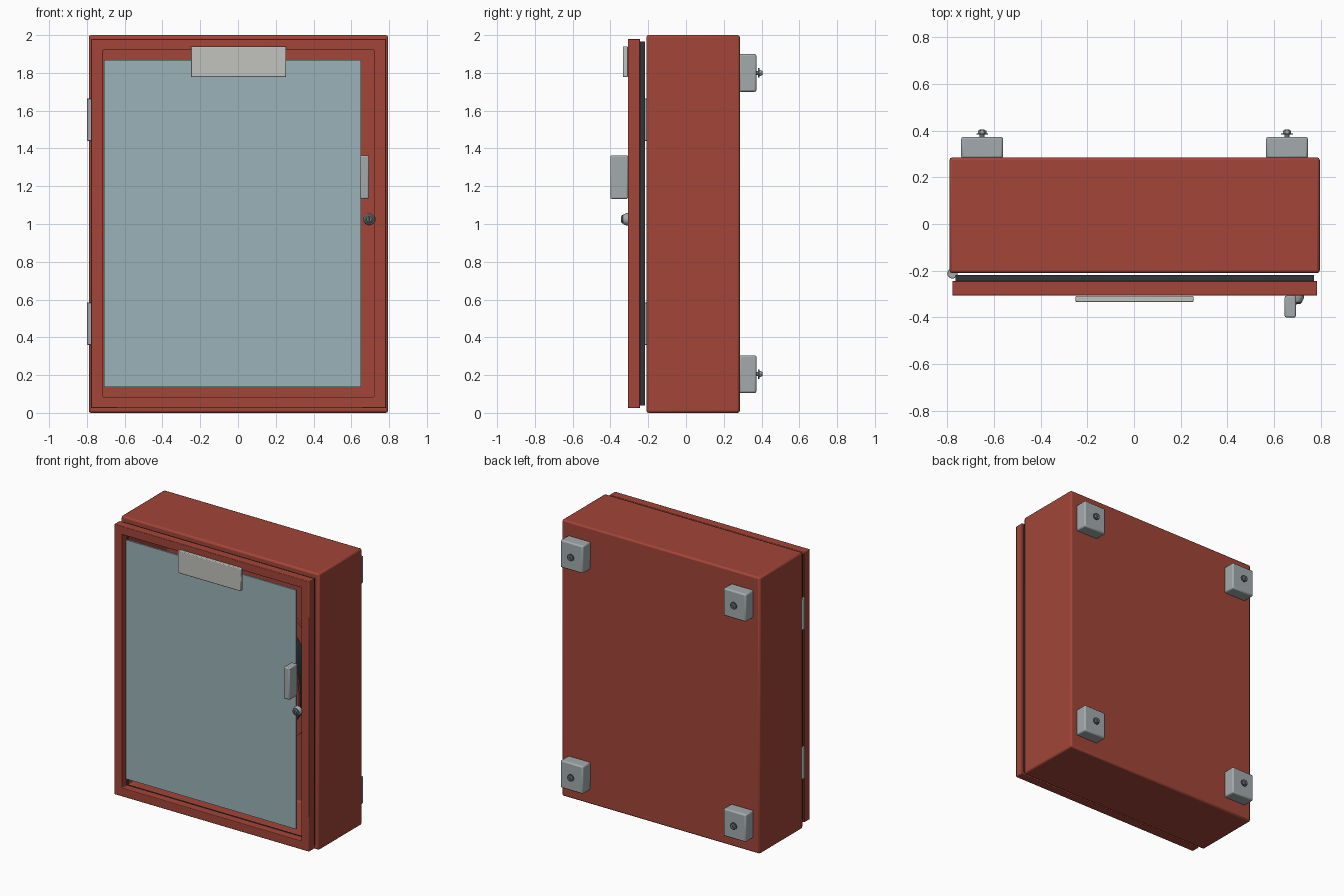
import bpy, bmesh
from math import pi
from mathutils import Matrix

if "Cube" in bpy.data.objects:
    bpy.data.objects.remove(bpy.data.objects["Cube"])


def material(name, rgb):
    m = bpy.data.materials.new(name)
    m.diffuse_color = (*rgb, 1)
    m.use_nodes = True
    m.node_tree.nodes["Principled BSDF"].inputs["Base Color"].default_value = m.diffuse_color
    return m


RED = material("red_paint", (0.36, 0.06, 0.04))
GLASS = material("glass", (0.33, 0.45, 0.48))
METAL = material("metal", (0.37, 0.41, 0.42))
STEEL = material("dark_steel", (0.13, 0.15, 0.16))
PLATE = material("plate_grey", (0.54, 0.54, 0.51))
RUBBER = material("rubber", (0.03, 0.035, 0.04))


def finish(name, bm, mat, bevel=0, segments=2):
    bmesh.ops.recalc_face_normals(bm, faces=bm.faces)
    me = bpy.data.meshes.new(name)
    bm.to_mesh(me)
    bm.free()
    me.materials.append(mat)
    ob = bpy.data.objects.new(name, me)
    bpy.context.collection.objects.link(ob)
    if bevel:
        mod = ob.modifiers.new("bevel", 'BEVEL')
        mod.width, mod.segments = bevel, segments
        mod.limit_method = 'ANGLE'
    bpy.context.view_layer.objects.active = ob
    ob.select_set(True)
    bpy.ops.object.shade_smooth_by_angle(angle=0.6)
    ob.select_set(False)
    return ob


def box(name, xs, ys, zs, mat, bevel=0):
    bm = bmesh.new()
    size = [b - a for a, b in (xs, ys, zs)]
    mid = [(a + b) / 2 for a, b in (xs, ys, zs)]
    bmesh.ops.create_cube(bm, size=1, matrix=Matrix.Translation(mid) @ Matrix.Diagonal((*size, 1)))
    return finish(name, bm, mat, bevel)


def frame(name, outer, inner, ys, mat, bevel=0, back=None):
    """Rectangular ring (x0, x1, z0, z1) between two depths; back closes it to a tray."""
    bm = bmesh.new()

    def loop(r, y):
        x0, x1, z0, z1 = r
        return [bm.verts.new((x, y, z)) for x, z in ((x0, z0), (x1, z0), (x1, z1), (x0, z1))]
    floor = ys[1] if back is None else back
    loops = [loop(outer, ys[0]), loop(outer, ys[1]), loop(inner, floor), loop(inner, ys[0])]
    pairs = [(0, 1), (2, 3), (3, 0)] + ([(1, 2)] if back is None else [])
    for a, b in pairs:
        for i in range(4):
            j = (i + 1) % 4
            bm.faces.new((loops[a][i], loops[a][j], loops[b][j], loops[b][i]))
    if back is not None:
        bm.faces.new(loops[1])
        bm.faces.new(loops[2])
    return finish(name, bm, mat, bevel)


def lathe(name, profile, x, z, mat, sides=32):
    """Revolve (radius, y) points about an axis along y through x, z."""
    bm = bmesh.new()
    vs = [bm.verts.new((x + r, y, z)) for r, y in profile]
    edges = [bm.edges.new(p) for p in zip(vs, vs[1:])]
    bmesh.ops.spin(bm, geom=vs + edges, cent=(x, 0, z), axis=(0, 1, 0),
                   angle=2 * pi, steps=sides, use_merge=True)
    bmesh.ops.remove_doubles(bm, verts=bm.verts, dist=1e-5)
    return finish(name, bm, mat)


# Cabinet shell, open at the front
frame("cabinet_body", (-0.79, 0.795, 0, 2), (-0.745, 0.75, 0.05, 1.95),
      (-0.21, 0.285), RED, 0.012, back=0.25)

# Door: gasket, frame and glass pane
frame("door_gasket", (-0.765, 0.77, 0.04, 1.965), (-0.725, 0.73, 0.075, 1.93),
      (-0.243, -0.218), RUBBER)
frame("door_frame", (-0.777, 0.784, 0.025, 1.98), (-0.715, 0.72, 0.085, 1.92),
      (-0.307, -0.243), RED, 0.004)
box("glass_pane", (-0.71, 0.65), (-0.265, -0.252), (0.137, 1.867), GLASS)

# Name plate and handle
box("name_plate", (-0.25, 0.255), (-0.334, -0.308), (1.778, 1.94), PLATE, 0.005)
box("door_handle", (0.645, 0.693), (-0.4, -0.307), (1.133, 1.363), METAL, 0.007)

# Lock with key slot
lathe("lock_body", [(0, -0.303), (0.032, -0.303), (0.032, -0.318), (0.026, -0.331), (0, -0.331)],
      0.695, 1.025, METAL)
lathe("lock_cylinder", [(0, -0.328), (0.023, -0.328), (0.023, -0.337), (0.015, -0.343), (0, -0.343)],
      0.695, 1.025, STEEL)
box("key_slot", (0.692, 0.698), (-0.345, -0.338), (1.014, 1.036), RUBBER)

# Hinge barrels on the left edge
for side, z in (("lower", 0.472), ("upper", 1.552)):
    bm = bmesh.new()
    bmesh.ops.create_cone(bm, cap_ends=True, segments=24, radius1=0.022, radius2=0.022,
                          depth=0.224, matrix=Matrix.Translation((-0.777, -0.211, z)))
    finish(side + "_hinge", bm, METAL, 0.003)

# Wall mounting blocks with washers and bolts
for side, x in (("left", -0.65), ("right", 0.655)):
    for level, z in (("lower", 0.205), ("upper", 1.8)):
        tag = f"{level}_{side}_"
        box(tag + "mount_block", (x - 0.09, x + 0.09), (0.28, 0.373),
            (z - 0.1, z + 0.1), METAL, 0.01)
        lathe(tag + "bolt_shank", [(0, 0.365), (0.011, 0.365), (0.011, 0.404), (0, 0.404)],
              x, z, STEEL, 16)
        lathe(tag + "washer", [(0, 0.382), (0.025, 0.382), (0.025, 0.388), (0, 0.388)],
              x, z, STEEL)
        lathe(tag + "bolt_head", [(0, 0.387), (0.018, 0.387), (0.018, 0.4), (0, 0.4)],
              x, z, METAL, 6)

# Hose reel inside, behind the glass
for side, y in (("front", -0.1), ("rear", 0.14)):
    lathe(side + "_reel_flange", [(0, y), (0.56, y), (0.56, y + 0.02), (0, y + 0.02)],
          0, 1.0, RED, 48)
lathe("hose_coil", [(0, -0.09), (0.48, -0.09), (0.48, 0.15), (0, 0.15)], 0, 1.0, RUBBER, 48)
lathe("reel_axle", [(0, -0.14), (0.06, -0.14), (0.06, 0.255), (0, 0.255)], 0, 1.0, STEEL)
